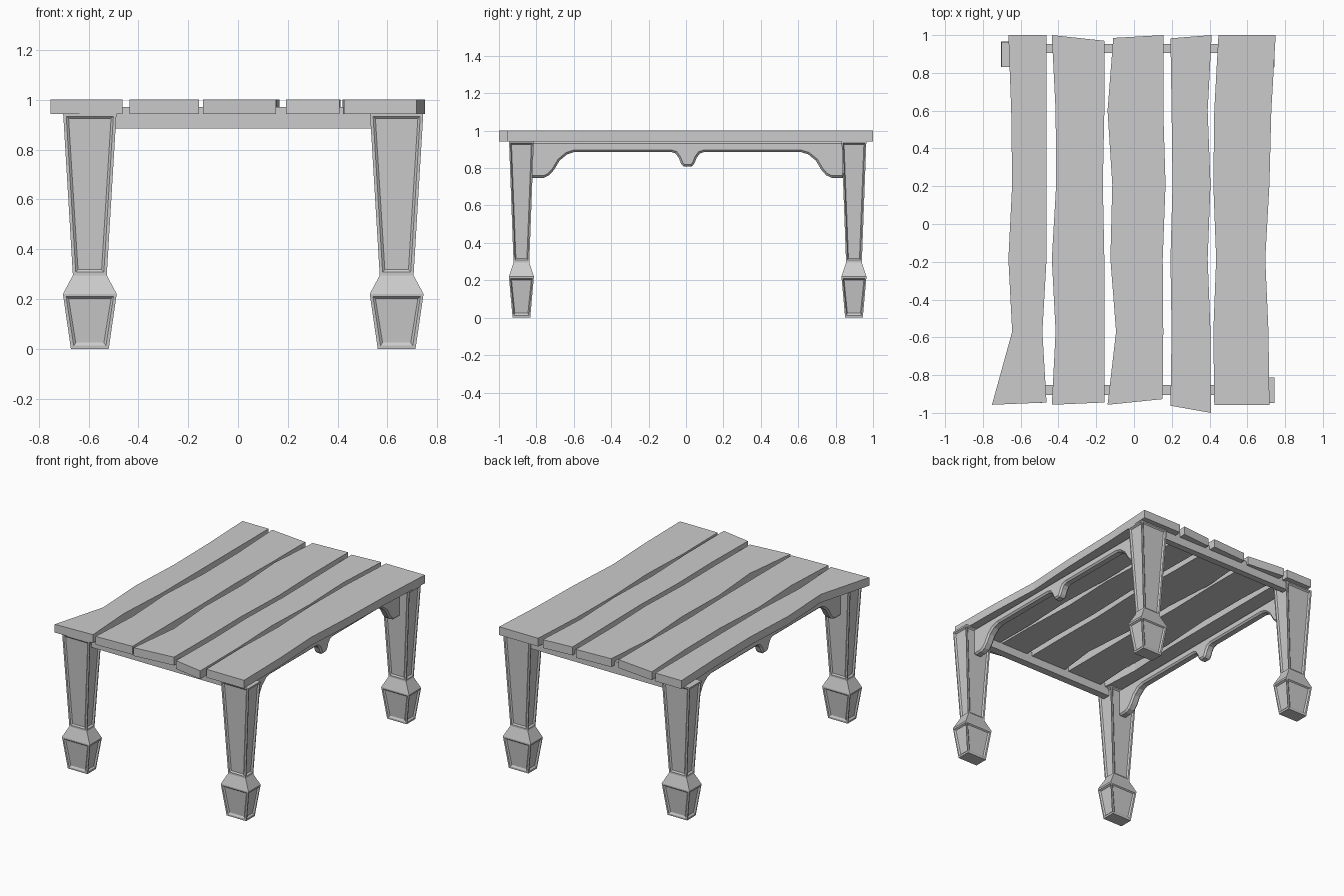
import bpy, bmesh

if "Cube" in bpy.data.objects:
    bpy.data.objects.remove(bpy.data.objects["Cube"])

CX, CY = 0.021, 0.009          # centre of the under-frame
LEG_X, LEG_Y = 0.616, 0.889    # leg offsets from that centre


def finish(bm, name):
    bmesh.ops.recalc_face_normals(bm, faces=bm.faces)
    me = bpy.data.meshes.new(name)
    bm.to_mesh(me)
    bm.free()
    ob = bpy.data.objects.new(name, me)
    bpy.context.collection.objects.link(ob)
    return ob


def prism(name, points, offset):
    """Extrude a closed outline by an offset vector."""
    bm = bmesh.new()
    face = bm.faces.new([bm.verts.new(p) for p in points])
    ext = bmesh.ops.extrude_face_region(bm, geom=[face], use_keep_orig=True)
    verts = [g for g in ext["geom"] if isinstance(g, bmesh.types.BMVert)]
    bmesh.ops.translate(bm, verts=verts, vec=offset)
    return finish(bm, name)


def box(name, x0, x1, y0, y1, z0, z1):
    return prism(name, [(x0, y0, z0), (x1, y0, z0), (x1, y1, z0), (x0, y1, z0)],
                 (0, 0, z1 - z0))


# Tapered leg with a flared foot and recessed panels
def leg(name, x, y):
    bm = bmesh.new()
    rings = []
    for z, r in [(0, 0.076), (0.22, 0.108), (0.295, 0.068), (0.945, 0.107)]:
        rings.append([bm.verts.new((sx * r, sy * r, z))
                      for sx, sy in [(-1, -1), (1, -1), (1, 1), (-1, 1)]])
    bm.faces.new(rings[0][::-1])
    bm.faces.new(rings[-1])
    panels = []
    for k in range(3):
        for i in range(4):
            j = (i + 1) % 4
            f = bm.faces.new((rings[k][i], rings[k][j], rings[k + 1][j], rings[k + 1][i]))
            if k != 1:
                panels.append(f)
    bm.normal_update()
    bmesh.ops.inset_individual(bm, faces=panels, thickness=0.017, depth=0)
    bmesh.ops.inset_individual(bm, faces=panels, thickness=0.013, depth=-0.012)
    bmesh.ops.scale(bm, verts=bm.verts, vec=(1, 0.62, 1))
    bmesh.ops.translate(bm, verts=bm.verts, vec=(x, y, 0))
    return finish(bm, name)


for sx, side in [(-1, "left"), (1, "right")]:
    for sy, end in [(-1, "front"), (1, "back")]:
        leg(f"{end}_{side}_leg", CX + sx * LEG_X, CY + sy * LEG_Y)

# Side aprons with corner brackets and a central pendant (half profile, mirrored)
half = [(0.022, 0.808), (0.036, 0.825), (0.048, 0.855), (0.065, 0.878), (0.088, 0.886),
        (0.605, 0.886), (0.645, 0.873), (0.685, 0.84), (0.715, 0.79), (0.74, 0.762),
        (0.77, 0.748), (0.84, 0.748), (0.84, 0.942)]
outline = half + [(-y, z) for y, z in reversed(half)]
for sx, side in [(-1, "left"), (1, "right")]:
    x = CX + sx * LEG_X
    apron = prism(f"{side}_apron", [(x - 0.03, CY + y, z) for y, z in outline], (0.06, 0, 0))
    bev = apron.modifiers.new("chamfer", "BEVEL")
    bev.width = 0.011
    bev.segments = 1
    bev.limit_method = "ANGLE"
    bev.angle_limit = 1.2

# End rails between the legs
box("front_rail", CX - 0.58, CX + 0.58, -0.905, -0.852, 0.885, 0.97)
box("back_rail", CX - 0.58, CX + 0.58, 0.905, 0.952, 0.885, 0.97)

# Wavy top planks: left edge x, right edge x (back to front), then end y values
ROWS = [0.6, 0.21, -0.185, -0.57]
planks = [
    ([-.665, -.65, -.645, -.665, -.645, -.752], [-.463, -.463, -.463, -.463, -.485, -.463],
     (1, 1, -.957, -.945)),
    ([-.435, -.415, -.412, -.435, -.415, -.435], [-.157, -.157, -.165, -.157, -.157, -.157],
     (1, .97, -.957, -.945)),
    ([-.11, -.14, -.115, -.125, -.095, -.14], [.155, .155, .167, .152, .155, .152],
     (.985, 1, -.957, -.927)),
    ([.193, .199, .204, .193, .199, .193], [.411, .39, .405, .39, .405, .407],
     (.983, 1, -.962, -1)),
    ([.447, .425, .42, .435, .42, .425], [.75, .727, .717, .695, .712, .717],
     (1, 1, -.957, -.957)),
]
for n, (left, right, (bl, br, fl, fr)) in enumerate(planks, 1):
    pts = list(zip(left, [bl] + ROWS + [fl])) + list(zip(right, [br] + ROWS + [fr]))[::-1]
    prism(f"top_plank_{n}", [(x, y, 0.942) for x, y in pts], (0, 0, 0.058))
